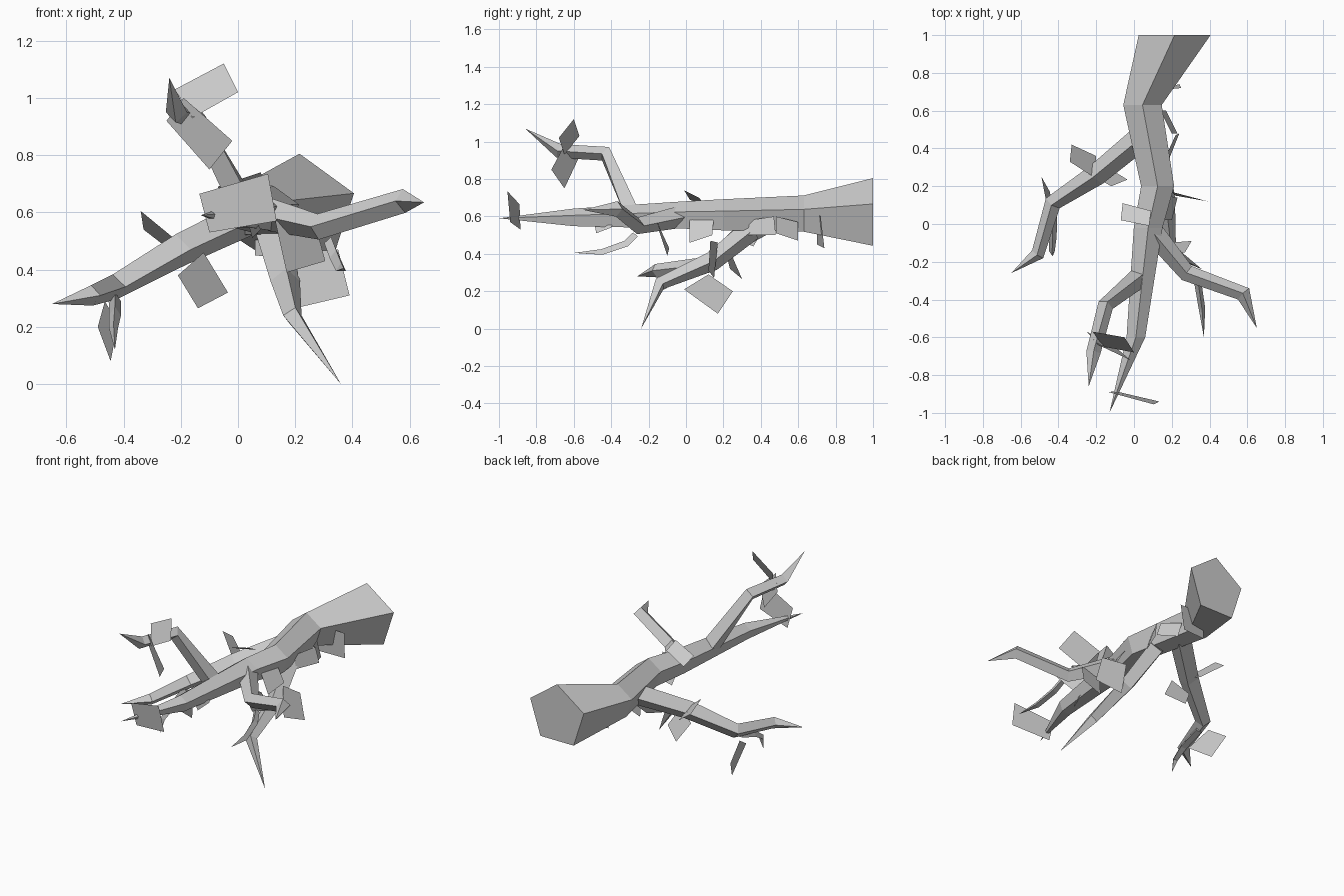
import bpy, bmesh, math
from mathutils import Vector


def make_object(name, bm):
    bmesh.ops.recalc_face_normals(bm, faces=bm.faces)
    mesh = bpy.data.meshes.new(name)
    bm.to_mesh(mesh)
    bm.free()
    ob = bpy.data.objects.new(name, mesh)
    bpy.context.collection.objects.link(ob)
    return ob


def limb(name, path, sides, axis=None):
    """Tapered flat-sided tube through (x, y, z, radius); the last point is the tip."""
    bm = bmesh.new()
    pts = [Vector(p[:3]) for p in path]
    rings = []
    for i, p in enumerate(path[:-1]):
        t = (pts[i + 1] - pts[i]).normalized()
        if i:
            t = (t + (pts[i] - pts[i - 1]).normalized()).normalized()
        if axis:
            t = Vector(axis)
        side = t.cross(Vector((0, 0, 1))).normalized()
        up = side.cross(t)
        ring = []
        for k in range(sides):
            a = 2 * math.pi * k / sides
            ring.append(bm.verts.new(pts[i] + p[3] * (up * math.cos(a) + side * math.sin(a))))
        rings.append(ring)
    tip = bm.verts.new(pts[-1])
    for a, b in zip(rings, rings[1:]):
        for k in range(sides):
            n = (k + 1) % sides
            bm.faces.new((a[k], a[n], b[n], b[k]))
    for k in range(sides):
        bm.faces.new((rings[-1][k], rings[-1][(k + 1) % sides], tip))
    bm.faces.new(rings[0])
    return make_object(name, bm)


def leaf(name, *corners):
    bm = bmesh.new()
    bm.faces.new([bm.verts.new(c) for c in corners])
    return make_object(name, bm)


# Main branch, five-sided, thick at the back
limb("main_branch", [(.215, 1, .605, .2), (.045, .63, .605, .107), (.125, .2, .6, .092),
                     (.075, -.02, .6, .08), (.01, -.6, .59, .052), (-.13, -1, .59, 0)], 5, (0, -1, 0))

# Side branches
limb("right_branch", [(.08, -.02, .6, .06), (.28, -.26, .55, .045),
                      (.58, -.37, .64, .042), (.65, -.55, .635, 0)], 4)
limb("left_branch", [(.03, .45, .58, .065), (-.2, .26, .47, .058), (-.43, .11, .34, .045),
                     (-.51, -.16, .31, .036), (-.65, -.26, .28, 0)], 4)
limb("upper_branch", [(.02, -.29, .62, .055), (-.15, -.43, .935, .042),
                      (-.215, -.68, .95, .038), (-.24, -.86, 1.07, 0)], 4)
limb("lower_branch", [(.12, .35, .53, .06), (.165, .14, .36, .052),
                      (.19, -.14, .24, .036), (.36, -.24, 0, 0)], 4)

# Small hanging twigs
limb("right_twig", [(.32, -.27, .5, .02), (.34, -.32, .45, .022),
                    (.36, -.45, .405, .02), (.37, -.6, .405, 0)], 3)
limb("left_twig", [(-.43, .07, .3, .025), (-.43, -.07, .25, .024),
                   (-.435, -.15, .2, .018), (-.43, -.17, .12, 0)], 3)

# Flat leaf cards
leaf("tip_leaf", (-.135, -.89, .665), (.105, -.955, .735), (.135, -.94, .57), (-.1, -.885, .53))
leaf("upper_leaf_a", (-.05, -.6, 1.12), (0, -.68, 1.02), (-.16, -.65, .93), (-.22, -.57, 1.03))
leaf("upper_leaf_b", (-.19, -.64, 1), (-.02, -.72, .85), (-.1, -.65, .75), (-.25, -.57, .92))
leaf("left_leaf_a", (-.34, .33, .605), (-.33, .42, .54), (-.2, .36, .44), (-.2, .24, .49))
leaf("left_leaf_b", (-.21, .25, .38), (-.14, .3, .265), (-.035, .235, .32), (-.12, .2, .46))
leaf("left_leaf_c", (-.49, .25, .2), (-.445, .17, .08), (-.42, -.01, .21), (-.465, .12, .29))
leaf("top_leaf", (-.06, .11, .65), (.09, .07, .7), (.08, -.01, .74), (-.07, .02, .69))
leaf("lower_leaf", (.2, .17, .46), (.35, .13, .47), (.39, .12, .31), (.22, .15, .27))
leaf("right_leaf", (.13, -.16, .57), (.17, -.1, .39), (.305, -.09, .43), (.27, -.15, .56))
leaf("side_leaf_a", (.15, .02, .58), (.17, .15, .6), (.23, .14, .5), (.2, .02, .46))
leaf("side_leaf_b", (.18, .33, .5), (.16, .34, .58), (.22, .47, .6), (.24, .48, .5))
leaf("side_leaf_c", (.17, .6, .47), (.14, .6, .57), (.2, .48, .6), (.23, .48, .51))
leaf("back_leaf", (.06, .7, .62), (.06, .7, .45), (.24, .74, .43), (.25, .72, .6))
leaf("front_leaf", (.02, -.5, .62), (.05, -.38, .6), (.08, -.4, .54), (.05, -.48, .51))
